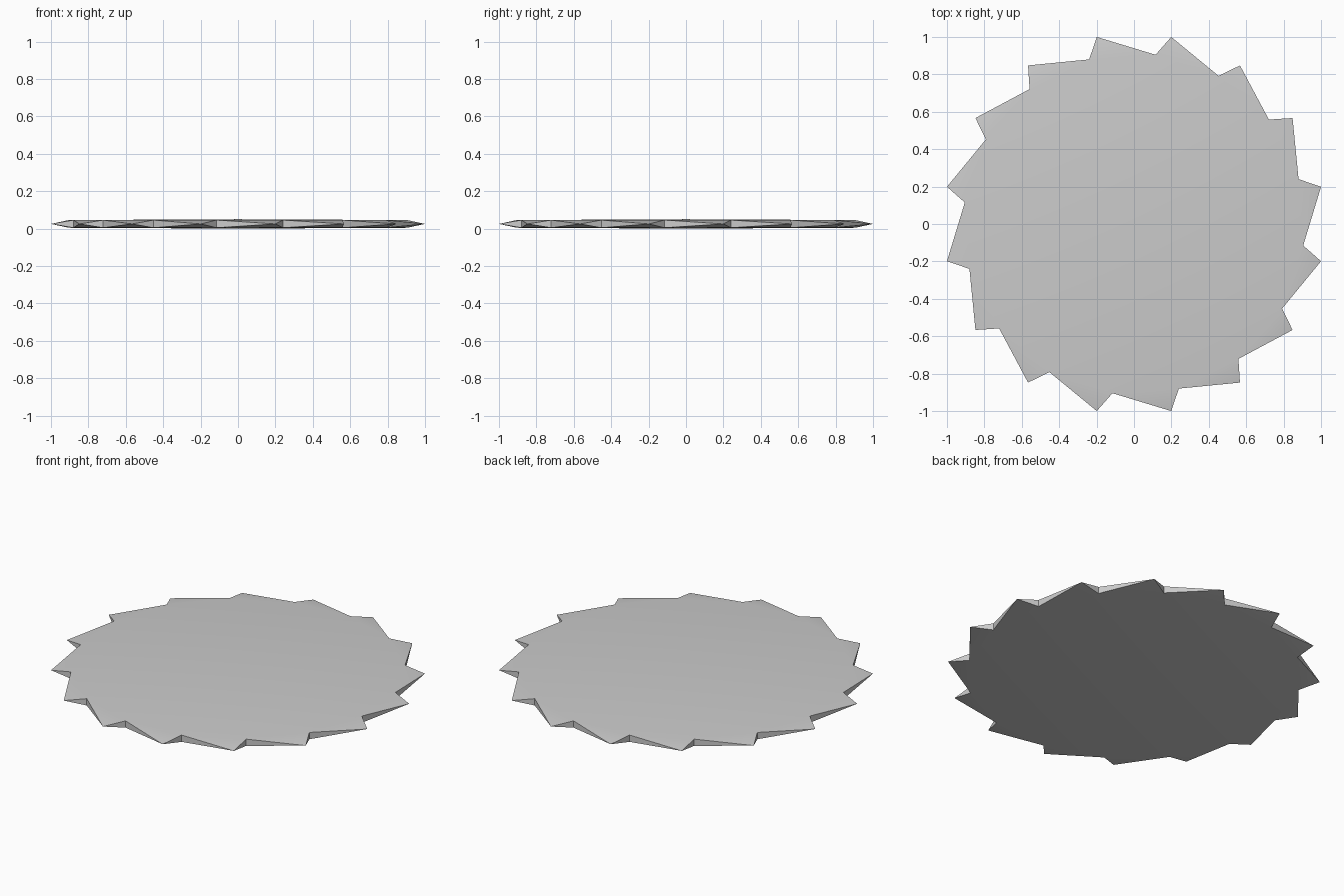
import bpy, bmesh
from math import radians, cos, sin

if "Cube" in bpy.data.objects:
    bpy.data.objects.remove(bpy.data.objects["Cube"])

TEETH = 16
R_TIP, R_GULLET = 1.0196, 0.912
MID, HALF_HUB, HALF_RIM = 0.025, 0.025, 0.0205


def polar(bm, r, deg, z):
    a = radians(deg)
    return bm.verts.new((r * cos(a), r * sin(a), z))


# Saw blade: shallow cone on both sides, teeth tapering to points at mid-thickness
bm = bmesh.new()
step = 360 / TEETH
hub_top = bm.verts.new((0, 0, MID + HALF_HUB))
hub_bot = bm.verts.new((0, 0, MID - HALF_HUB))
tips, tops, bots = [], [], []
for i in range(TEETH):
    a = step * (i + 0.5)
    tips.append(polar(bm, R_TIP, a, MID))
    tops.append(polar(bm, R_GULLET, a + 4, MID + HALF_RIM))
    bots.append(polar(bm, R_GULLET, a + 4, MID - HALF_RIM))

for i in range(TEETH):
    p = i - 1
    # disc faces
    bm.faces.new((hub_top, tops[p], tops[i]))
    bm.faces.new((hub_bot, bots[i], bots[p]))
    # tooth faces
    bm.faces.new((tops[p], tips[i], tops[i]))
    bm.faces.new((bots[i], tips[i], bots[p]))
    # tooth flanks
    bm.faces.new((tops[p], bots[p], tips[i]))
    bm.faces.new((tips[i], bots[i], tops[i]))

bmesh.ops.recalc_face_normals(bm, faces=bm.faces)
mesh = bpy.data.meshes.new("saw_blade")
bm.to_mesh(mesh)
bm.free()
blade = bpy.data.objects.new("saw_blade", mesh)
bpy.context.collection.objects.link(blade)
bpy.context.view_layer.objects.active = blade
blade.select_set(True)
bpy.ops.object.shade_smooth_by_angle(angle=radians(30))
